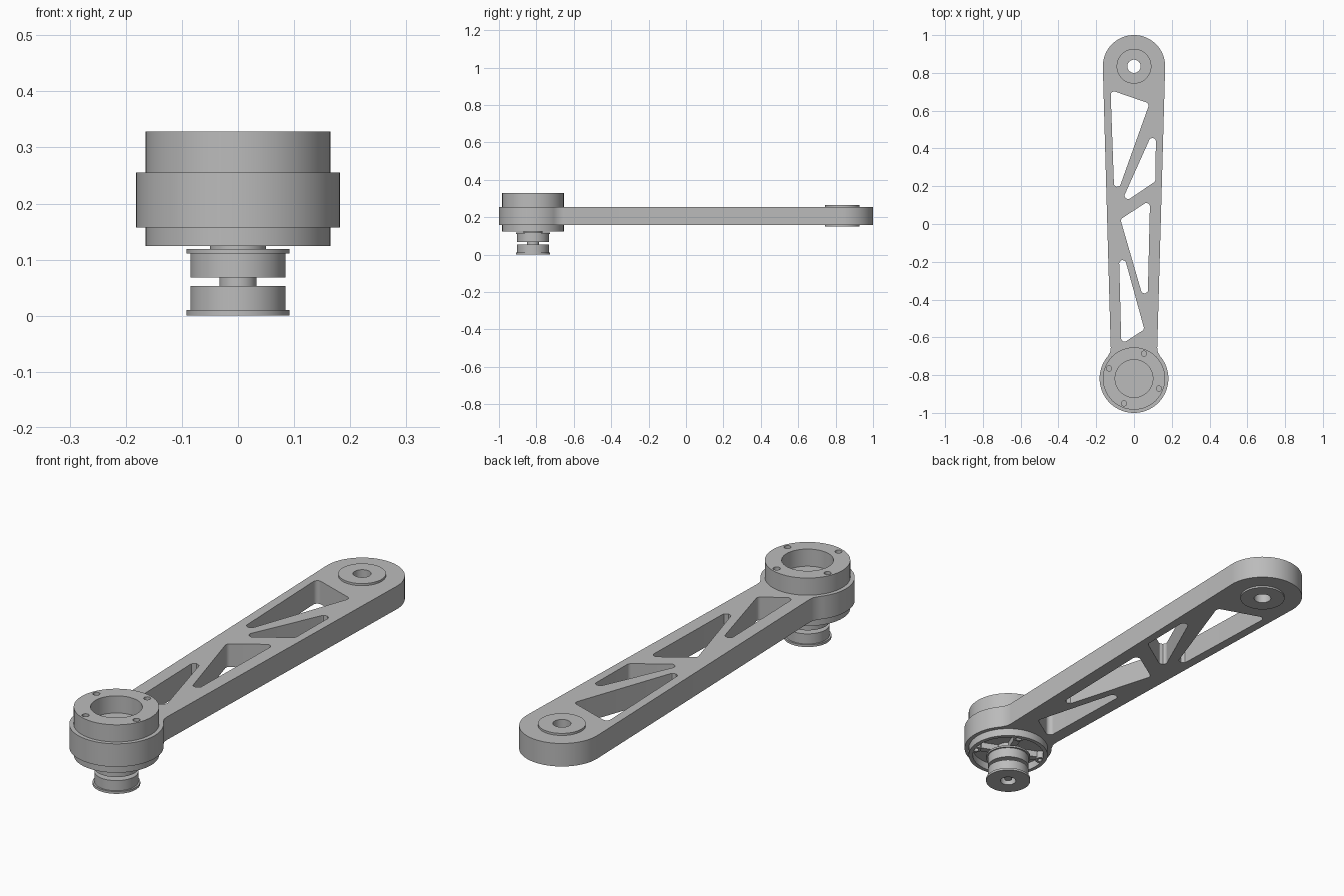
import bpy, bmesh, math
from mathutils import Vector

cube = bpy.data.objects.get("Cube")
if cube:
    bpy.data.objects.remove(cube, do_unlink=True)

grey = bpy.data.materials.new("machined grey")
grey.use_nodes = True
grey.diffuse_color = (0.5, 0.5, 0.5, 1)
grey.node_tree.nodes["Principled BSDF"].inputs["Base Color"].default_value = (0.5, 0.5, 0.5, 1)

MOTOR_Y, PIVOT_Y = -0.818, 0.835
ARM_LOW, ARM_HIGH = 0.157, 0.255


def finish(name, mesh):
    """Weld, orient and shade a mesh, then link it as an object."""
    bm = bmesh.new()
    bm.from_mesh(mesh)
    bmesh.ops.remove_doubles(bm, verts=bm.verts, dist=1e-5)
    bmesh.ops.recalc_face_normals(bm, faces=bm.faces)
    for f in bm.faces:
        f.smooth = True
    bm.to_mesh(mesh)
    bm.free()
    mesh.set_sharp_from_angle(angle=math.radians(30))
    mesh.materials.clear()
    mesh.materials.append(grey)
    obj = bpy.data.objects.new(name, mesh)
    bpy.context.collection.objects.link(obj)
    return obj


def plate(name, loops, low, high):
    """Extrude a flat outline with holes between two heights."""
    curve = bpy.data.curves.new(name, 'CURVE')
    curve.dimensions = '2D'
    curve.fill_mode = 'BOTH'
    curve.extrude = (high - low) / 2
    for loop in loops:
        spline = curve.splines.new('POLY')
        spline.points.add(len(loop) - 1)
        for point, (x, y) in zip(spline.points, loop):
            point.co = (x, y, 0, 1)
        spline.use_cyclic_u = True
    temp = bpy.data.objects.new(name + "_outline", curve)
    bpy.context.collection.objects.link(temp)
    graph = bpy.context.evaluated_depsgraph_get()
    mesh = bpy.data.meshes.new_from_object(temp.evaluated_get(graph))
    bpy.data.objects.remove(temp, do_unlink=True)
    obj = finish(name, mesh)
    obj.location.z = (low + high) / 2
    return obj


def lathe(name, profile, y):
    """Turn a radius and height profile about a vertical axis."""
    bm = bmesh.new()
    verts = [bm.verts.new((r, 0, z)) for r, z in profile]
    edges = [bm.edges.new(pair) for pair in zip(verts, verts[1:])]
    bmesh.ops.spin(bm, geom=verts + edges, cent=(0, 0, 0), axis=(0, 0, 1),
                   angle=math.tau, steps=64)
    mesh = bpy.data.meshes.new(name)
    bm.to_mesh(mesh)
    bm.free()
    obj = finish(name, mesh)
    obj.location.y = y
    return obj


def arc(x, y, r, start, end, steps):
    return [(x + r * math.cos(math.radians(start + (end - start) * i / steps)),
             y + r * math.sin(math.radians(start + (end - start) * i / steps)))
            for i in range(steps + 1)]


def circle(x, y, r, steps=64):
    return arc(x, y, r, 0, 360, steps)[:-1]


def rounded(corners, radius, steps=8):
    """Round every corner of a polygon with a tangent arc."""
    pts = [Vector(c) for c in corners]
    out = []
    for i, p in enumerate(pts):
        a = (pts[i - 1] - p).normalized()
        b = (pts[(i + 1) % len(pts)] - p).normalized()
        half = a.angle(b) / 2
        centre = p + (a + b).normalized() * radius / math.sin(half)
        reach = radius / math.tan(half)
        u, v = p + a * reach - centre, p + b * reach - centre
        for k in range(steps + 1):
            d = u.lerp(v, k / steps).normalized() * radius
            out.append(tuple(centre + d))
    return out


# Tapered arm with lightening pockets and a pivot hole
outline = (arc(0, PIVOT_Y, 0.165, 0, 180, 48)
           + [(-0.123, -0.655), (-0.126, -0.678)]
           + arc(0, MOTOR_Y, 0.182, 140, 400, 72)
           + [(0.126, -0.678), (0.123, -0.655)])
pockets = [
    [(-0.124, 0.709), (0.082, 0.638), (-0.103, 0.12)],
    [(0.117, 0.525), (0.113, 0.225), (-0.074, 0.1)],
    [(0.085, 0.127), (-0.072, 0.025), (0.071, -0.468)],
    [(-0.082, -0.06), (-0.067, -0.637), (0.055, -0.558)],
]
pivot_hole = circle(0, PIVOT_Y, 0.035, 32)
plate("arm", [outline, pivot_hole] + [rounded(p, 0.018) for p in pockets],
      ARM_LOW, ARM_HIGH)

# Bearing boss standing proud on both faces of the arm
plate("pivot_boss", [circle(0, PIVOT_Y, 0.092), pivot_hole], 0.149, 0.264)

# Motor mount holes on a tilted square pattern
angles = [68 + 90 * i for i in range(4)]
mounts = [(0.142 * math.cos(math.radians(a)),
           MOTOR_Y + 0.142 * math.sin(math.radians(a))) for a in angles]
holes = [circle(x, y, 0.014, 20) for x, y in mounts]

# Open cup above the arm, rim below it
plate("motor_cup", [circle(0, MOTOR_Y, 0.165), circle(0, MOTOR_Y, 0.1)] + holes,
      ARM_HIGH, 0.328)
plate("motor_rim", [circle(0, MOTOR_Y, 0.165), circle(0, MOTOR_Y, 0.148)],
      0.124, ARM_LOW)

# Spokes and screw bosses inside the lower rim
for i, (a, (x, y)) in enumerate(zip(angles, mounts)):
    plate(f"screw_boss_{i + 1}", [circle(x, y, 0.022, 24), circle(x, y, 0.012, 20)],
          0.125, ARM_LOW)
    along = Vector((math.cos(math.radians(a)), math.sin(math.radians(a))))
    side = Vector((-along.y, along.x)) * 0.014
    hub = Vector((0, MOTOR_Y))
    ends = [hub + along * 0.03, hub + along * 0.122]
    plate(f"spoke_{i + 1}", [[ends[0] - side, ends[1] - side,
                              ends[1] + side, ends[0] + side]], 0.13, ARM_LOW)

# Double pulley on the motor shaft
lathe("pulley", [(0, 0.01), (0.016, 0.01), (0.016, 0.03), (0.032, 0.03),
                 (0.032, 0), (0.092, 0), (0.092, 0.01), (0.085, 0.01),
                 (0.085, 0.053), (0.033, 0.053), (0.033, 0.068),
                 (0.085, 0.068), (0.085, 0.111), (0.092, 0.111),
                 (0.092, 0.119), (0.05, 0.119), (0.05, ARM_LOW), (0, ARM_LOW)],
      MOTOR_Y)
